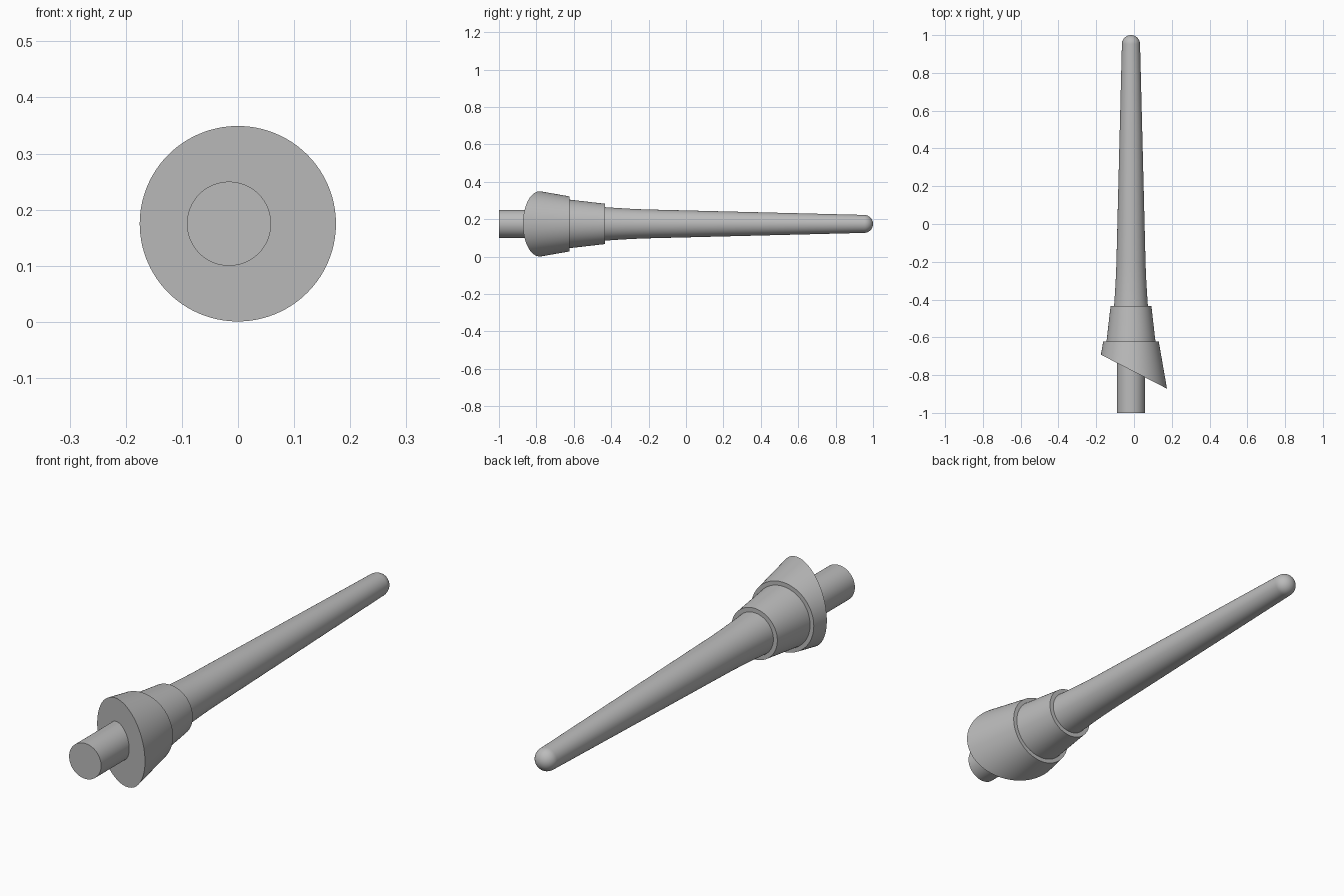
import bpy, bmesh, math
from mathutils import Vector

cube = bpy.data.objects.get("Cube")
if cube:
    bpy.data.objects.remove(cube, do_unlink=True)

AXIS_X, AXIS_Z, SIDES = -0.016, 0.175, 96

grey = bpy.data.materials.new("plain grey")
grey.use_nodes = True
colour = (0.5, 0.5, 0.5, 1)
grey.diffuse_color = colour
grey.node_tree.nodes["Principled BSDF"].inputs["Base Color"].default_value = colour


def lathe(name, profile, cut=None):
    """Turn (y, radius) points around the long axis, closing open ends."""
    bm = bmesh.new()
    rings = []
    for y, r in profile:
        ring = []
        for i in range(SIDES):
            a = 2 * math.pi * i / SIDES
            ring.append(bm.verts.new((AXIS_X + r * math.cos(a), y, AXIS_Z + r * math.sin(a))))
        rings.append(ring)
    for a, b in zip(rings, rings[1:]):
        for i in range(SIDES):
            j = (i + 1) % SIDES
            bm.faces.new((a[i], a[j], b[j], b[i]))
    bm.faces.new(rings[0])
    bm.faces.new(rings[-1])
    if cut:
        point, normal = cut
        geom = bm.verts[:] + bm.edges[:] + bm.faces[:]
        res = bmesh.ops.bisect_plane(bm, geom=geom, plane_co=point, plane_no=normal, clear_outer=True)
        edges = [e for e in res["geom_cut"] if isinstance(e, bmesh.types.BMEdge)]
        bmesh.ops.edgeloop_fill(bm, edges=edges)
    bmesh.ops.recalc_face_normals(bm, faces=bm.faces[:])
    mesh = bpy.data.meshes.new(name)
    bm.to_mesh(mesh)
    bm.free()
    mesh.materials.append(grey)
    obj = bpy.data.objects.new(name, mesh)
    bpy.context.collection.objects.link(obj)
    bpy.ops.object.select_all(action='DESELECT')
    obj.select_set(True)
    bpy.context.view_layer.objects.active = obj
    bpy.ops.object.shade_smooth_by_angle(angle=math.radians(30))
    return obj


# Front stub
lathe("front_stub", [(-1, 0.075), (-0.6, 0.075)])

# Flared collar with a slanted flat front
lathe("slanted_collar", [(-1, 0.213), (-0.622, 0.147)],
      cut=(Vector((-0.175, -0.692, 0)), Vector((-0.18, -0.35, 0)).normalized()))

# Middle collar
lathe("middle_collar", [(-0.66, 0.134), (-0.434, 0.108)])

# Long tapering shaft with a rounded tip
shaft = [(-0.46, 0.092), (-0.434, 0.0895), (-0.36, 0.0845), (-0.29, 0.0805),
         (-0.22, 0.0775), (-0.1, 0.0745), (0, 0.072)]
TIP = 0.048
for i in range(12):
    t = i / 12 * math.pi / 2
    shaft.append((1 - TIP + TIP * math.sin(t), TIP * math.cos(t)))
shaft.append((1, 0.001))
lathe("tapered_shaft", shaft)
